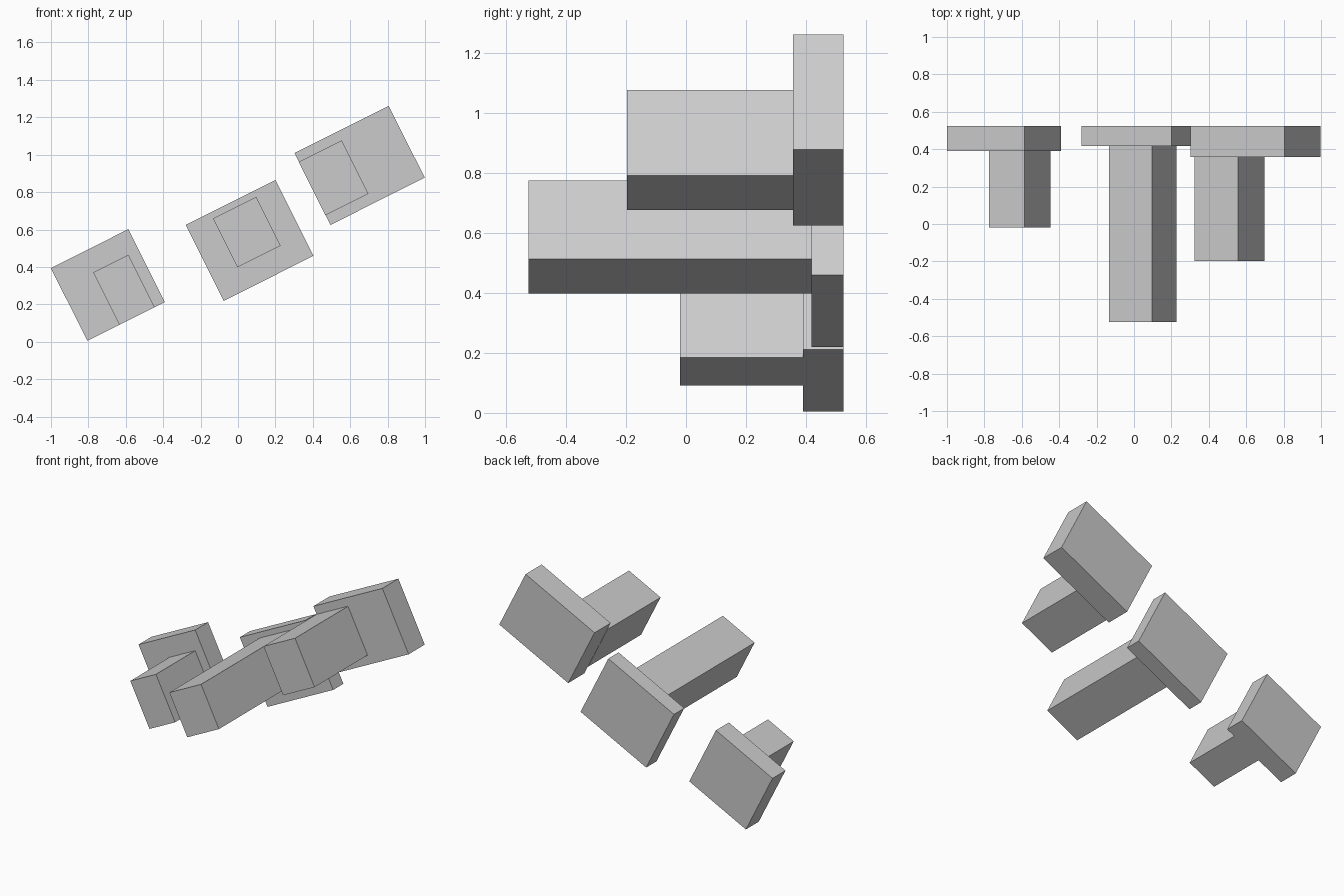
import bpy
from math import radians

cube = bpy.data.objects.get("Cube")
if cube:
    bpy.data.objects.remove(cube, do_unlink=True)

# Single flat grey
grey = bpy.data.materials.new("light_grey")
grey.use_nodes = True
colour = (0.6, 0.6, 0.6, 1)
grey.diffuse_color = colour
grey.node_tree.nodes["Principled BSDF"].inputs["Base Color"].default_value = colour

TILT = radians(-26.6)
BACK = 0.525


def block(name, x, z, width, height, front, back):
    """Tilted box spanning front..back in depth."""
    bpy.ops.mesh.primitive_cube_add(size=1, location=(x, (front + back) / 2, z),
                                    rotation=(0, TILT, 0))
    obj = bpy.context.object
    obj.name = name
    obj.scale = (width, back - front, height)
    bpy.ops.object.transform_apply(location=False, rotation=False, scale=True)
    obj.data.materials.append(grey)


# Back plates: x, z, width, height, front face
plates = {
    "lower": (-0.696, 0.303, 0.463, 0.436, 0.39),
    "middle": (0.062, 0.542, 0.537, 0.454, 0.418),
    "upper": (0.65, 0.943, 0.564, 0.43, 0.357),
}
# Pegs reaching forward from the plates: x, z, width, height, front end
pegs = {
    "lower": (-0.61, 0.278, 0.21, 0.313, -0.02),
    "middle": (0.047, 0.586, 0.259, 0.292, -0.525),
    "upper": (0.511, 0.876, 0.258, 0.319, -0.197),
}
for level, (x, z, w, h, front) in plates.items():
    block(level + "_plate", x, z, w, h, front, BACK)
    px, pz, pw, ph, tip = pegs[level]
    block(level + "_peg", px, pz, pw, ph, tip, front)
